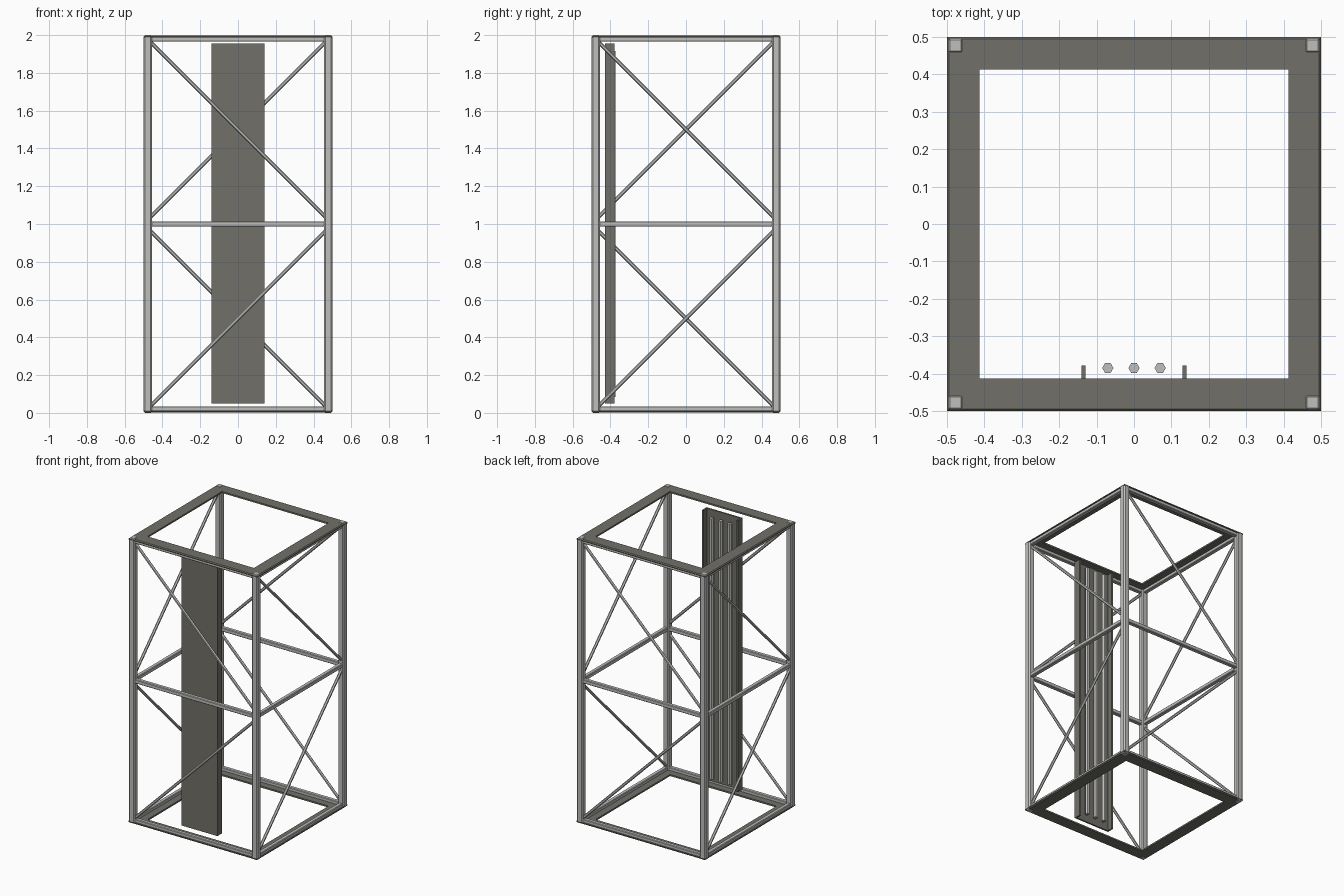
import bpy, bmesh, math
from mathutils import Vector, Matrix

cube = bpy.data.objects.get("Cube")
if cube:
    bpy.data.objects.remove(cube, do_unlink=True)


def material(name, color):
    m = bpy.data.materials.new(name)
    m.use_nodes = True
    m.diffuse_color = color
    m.node_tree.nodes["Principled BSDF"].inputs["Base Color"].default_value = color
    return m


LIGHT = material("light steel", (0.52, 0.53, 0.51, 1))
DARK = material("dark steel", (0.165, 0.16, 0.14, 1))


def finish(name, bm, mat):
    bmesh.ops.recalc_face_normals(bm, faces=bm.faces)
    mesh = bpy.data.meshes.new(name)
    bm.to_mesh(mesh)
    bm.free()
    mesh.materials.append(mat)
    obj = bpy.data.objects.new(name, mesh)
    bpy.context.collection.objects.link(obj)
    return obj


def box(name, lo, hi, mat, bevel=0):
    lo, hi = Vector(lo), Vector(hi)
    bm = bmesh.new()
    bmesh.ops.create_cube(bm, size=1)
    bmesh.ops.scale(bm, vec=hi - lo, verts=bm.verts)
    bmesh.ops.translate(bm, vec=(lo + hi) / 2, verts=bm.verts)
    if bevel:
        bmesh.ops.bevel(bm, geom=bm.edges[:], offset=bevel, segments=1,
                        affect='EDGES', profile=0.5)
    return finish(name, bm, mat)


def rod(name, a, b, radius, mat, turn=0):
    """Six-sided bar between two points."""
    a, b = Vector(a), Vector(b)
    bm = bmesh.new()
    bmesh.ops.create_cone(bm, cap_ends=True, segments=6, radius1=radius,
                          radius2=radius, depth=(b - a).length)
    rot = (b - a).to_track_quat('Z', 'Y').to_matrix().to_4x4()
    bm.transform(Matrix.Translation((a + b) / 2) @ rot @ Matrix.Rotation(turn, 4, 'Z'))
    return finish(name, bm, mat)


def square_ring(name, profile, mat):
    """Sweep a (half width, height) profile around a square."""
    bm = bmesh.new()
    loops = [[bm.verts.new((sx * r, sy * r, z)) for r, z in profile]
             for sx, sy in ((-1, -1), (1, -1), (1, 1), (-1, 1))]
    n = len(profile)
    for i in range(4):
        p, q = loops[i], loops[(i + 1) % 4]
        for j in range(n):
            k = (j + 1) % n
            bm.faces.new((p[j], q[j], q[k], p[k]))
    return finish(name, bm, mat)


# Flat end frames with chamfered outer edges
plate = [(0.413, 0.002), (0.494, 0.002), (0.5, 0.008), (0.5, 0.013), (0.413, 0.013)]
square_ring("bottom_frame", plate, DARK)
square_ring("top_frame", [(r, 2 - z) for r, z in plate], DARK)

# Square rails: against each end frame and at mid height
for name, z in (("bottom_rail", 0.02), ("middle_rail", 1.0), ("top_rail", 1.98)):
    h, c = 0.014, 0.004
    inner, outer = 0.463, 0.492
    square_ring(name, [(inner + c, z - h), (outer - c, z - h), (outer, z - h + c),
                       (outer, z + h - c), (outer - c, z + h), (inner + c, z + h),
                       (inner, z + h - c), (inner, z - h + c)], LIGHT)

# Corner posts
for sx, xn in ((-1, "right"), (1, "left")):
    for sy, yn in ((-1, "front"), (1, "back")):
        x, y, w = sx * 0.477, sy * 0.477, 0.0225
        box(f"{yn}_{xn}_post", (x - w, y - w, 0), (x + w, y + w, 2), LIGHT, 0.0075)

# Diagonal braces, the same pair turned around all four sides
for i, side in enumerate(("front", "left", "back", "right")):
    turn = Matrix.Rotation(i * math.pi / 2, 3, 'Z')
    for level, z0, z1 in (("lower", 0.035, 0.965), ("upper", 1.965, 1.035)):
        rod(f"{side}_{level}_brace", turn @ Vector((-0.465, -0.477, z0)),
            turn @ Vector((0.465, -0.477, z1)), 0.01, LIGHT)

# Cable tray: front sheet with two side flanges
box("tray_sheet", (-0.14, -0.428, 0.05), (0.14, -0.417, 1.955), DARK)
for s, name in ((-1, "right"), (1, "left")):
    x = s * 0.1345
    box(f"tray_{name}_flange", (x - 0.0055, -0.42, 0.05), (x + 0.0055, -0.378, 1.955), DARK)

# Cables inside the tray
for i in range(3):
    x = (i - 1) * 0.07
    rod(f"cable_{i + 1}", (x, -0.385, 0.085), (x, -0.385, 1.915), 0.015, LIGHT, math.pi / 6 * 3)
